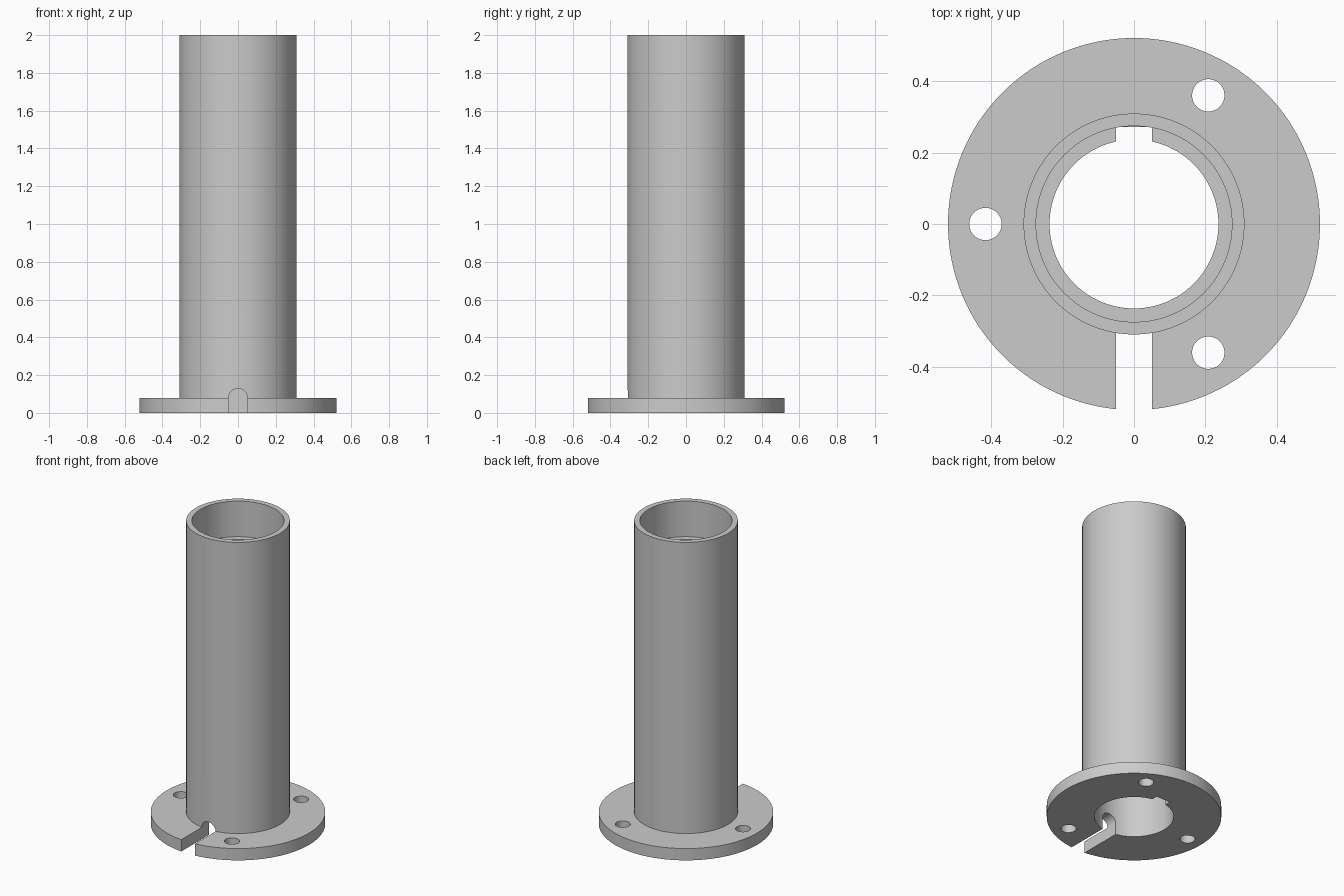
import bpy, bmesh
from math import pi, cos, sin, radians
from mathutils import Matrix, Vector

if "Cube" in bpy.data.objects:
    bpy.data.objects.remove(bpy.data.objects["Cube"], do_unlink=True)

SIDES = 128
HEIGHT, FLANGE_Z, STEP_Z = 2.0, 0.078, 1.765
FLANGE_R, TUBE_R, SOCKET_R, BORE_R = 0.522, 0.31, 0.275, 0.237
SLOT = 0.0505  # half width of the slot and the keyway

grey = bpy.data.materials.new("plain grey")
grey.use_nodes = True
grey.diffuse_color = (0.6, 0.6, 0.6, 1)
grey.node_tree.nodes["Principled BSDF"].inputs["Base Color"].default_value = (0.6, 0.6, 0.6, 1)


def make_object(name, bm):
    bmesh.ops.recalc_face_normals(bm, faces=bm.faces)
    mesh = bpy.data.meshes.new(name)
    bm.to_mesh(mesh)
    bm.free()
    mesh.materials.append(grey)
    obj = bpy.data.objects.new(name, mesh)
    bpy.context.collection.objects.link(obj)
    return obj


def lathe(name, profile):
    """Spin a closed (radius, height) outline around the z axis."""
    bm = bmesh.new()
    verts = [bm.verts.new((r, 0, z)) for r, z in profile]
    edges = [bm.edges.new((v, verts[i - 1])) for i, v in enumerate(verts)]
    bmesh.ops.spin(bm, geom=verts + edges, cent=(0, 0, 0), axis=(0, 0, 1),
                   angle=2 * pi, steps=SIDES, use_merge=True)
    bmesh.ops.remove_doubles(bm, verts=bm.verts, dist=1e-5)
    return make_object(name, bm)


def prism(name, points, direction):
    """Extrude a flat outline along a direction."""
    bm = bmesh.new()
    face = bm.faces.new([bm.verts.new(p) for p in points])
    extruded = bmesh.ops.extrude_face_region(bm, geom=[face], use_keep_orig=True)
    moved = [g for g in extruded["geom"] if isinstance(g, bmesh.types.BMVert)]
    bmesh.ops.translate(bm, verts=moved, vec=Vector(direction))
    return make_object(name, bm)


def cut(body, cutter):
    cutter.hide_render = True
    mod = body.modifiers.new("cut", "BOOLEAN")
    mod.operation, mod.solver, mod.object = "DIFFERENCE", "EXACT", cutter
    bpy.context.view_layer.objects.active = body
    bpy.ops.object.modifier_apply(modifier=mod.name)
    bpy.data.objects.remove(cutter, do_unlink=True)


# Flange and tube in one turned piece, with a wider socket at the top
body = lathe("flanged_tube", [
    (BORE_R, 0), (FLANGE_R, 0), (FLANGE_R, FLANGE_Z), (TUBE_R, FLANGE_Z),
    (TUBE_R, HEIGHT), (SOCKET_R, HEIGHT), (SOCKET_R, STEP_Z), (BORE_R, STEP_Z)])

# Round-topped slot through the front of the flange and the tube wall
arch = [(SLOT * cos(pi * i / 24), -0.7, FLANGE_Z + SLOT * sin(pi * i / 24)) for i in range(25)]
arch += [(-SLOT, -0.7, -0.1), (SLOT, -0.7, -0.1)]
cut(body, prism("slot_cutter", arch, (0, 0.6, 0)))

# Keyway along the back of the bore
key = [(-SLOT, 0.1, -0.1), (SLOT, 0.1, -0.1), (SLOT, 0.272, -0.1), (-SLOT, 0.272, -0.1)]
cut(body, prism("keyway_cutter", key, (0, 0, STEP_Z + 0.12)))

# Three bolt holes
for angle in (60, 180, 300):
    bm = bmesh.new()
    place = Matrix.Rotation(radians(angle), 4, "Z") @ Matrix.Translation((0.417, 0, 0))
    bmesh.ops.create_cone(bm, cap_ends=True, segments=40, radius1=0.0455,
                          radius2=0.0455, depth=0.4, matrix=place)
    cut(body, make_object("bolt_hole_cutter", bm))

# Smooth walls, sharp rims
bpy.ops.object.select_all(action="DESELECT")
body.select_set(True)
bpy.context.view_layer.objects.active = body
bpy.ops.object.shade_smooth_by_angle(angle=radians(30))
